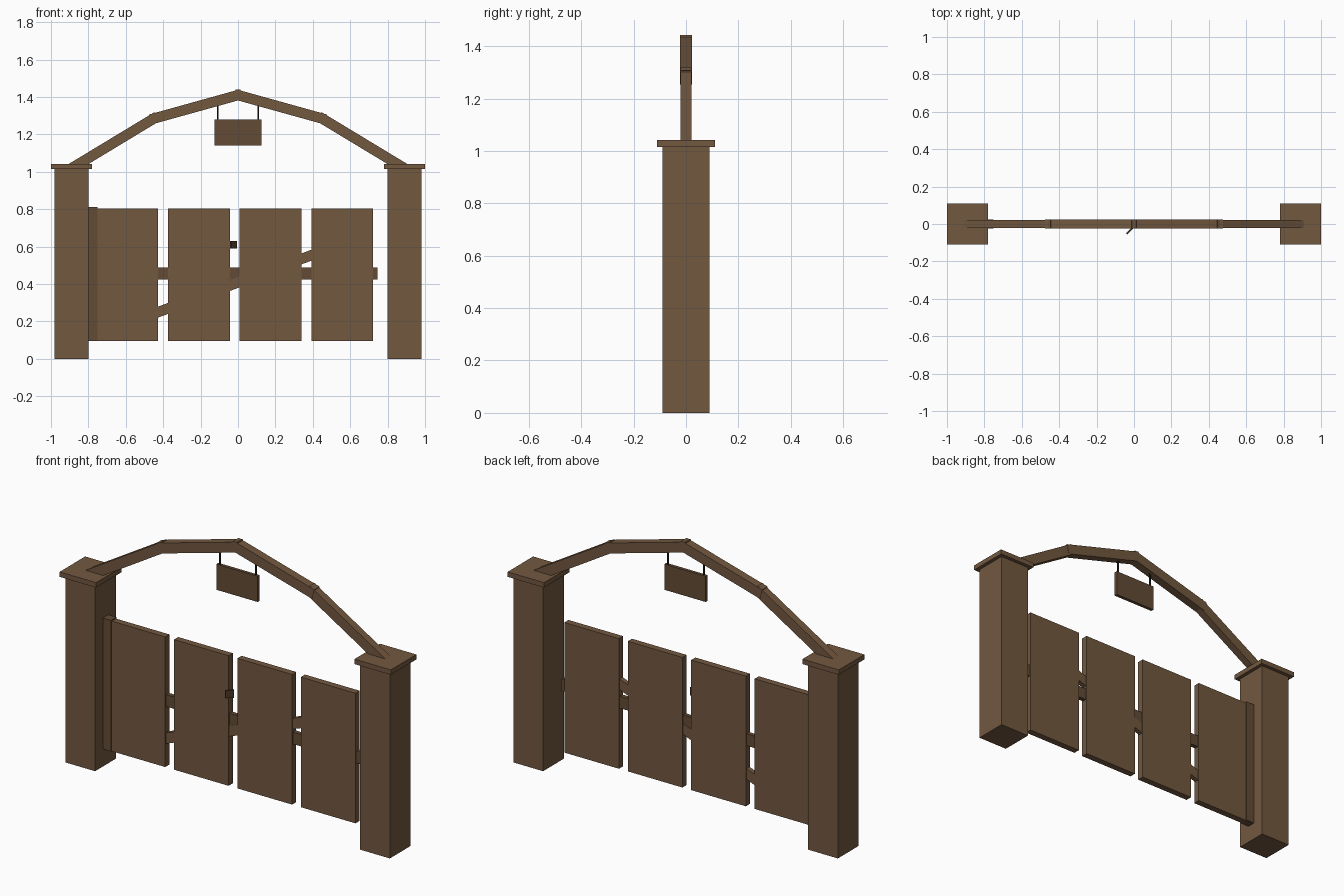
import bpy, bmesh, math
from mathutils import Matrix, Vector

if "Cube" in bpy.data.objects:
    bpy.data.objects.remove(bpy.data.objects["Cube"])


def material(name, r, g, b):
    m = bpy.data.materials.new(name)
    m.diffuse_color = (r, g, b, 1)
    m.use_nodes = True
    m.node_tree.nodes["Principled BSDF"].inputs["Base Color"].default_value = m.diffuse_color
    return m


WOOD = material("wood", 0.17, 0.098, 0.051)
DARK_WOOD = material("dark_wood", 0.125, 0.07, 0.036)
IRON = material("dark_iron", 0.02, 0.016, 0.013)
LATCH = material("latch_brown", 0.07, 0.042, 0.025)


def box(name, center, size, mat, rot=None):
    bm = bmesh.new()
    bmesh.ops.create_cube(bm, size=1, matrix=Matrix.Diagonal((*size, 1)))
    return finish(name, bm, center, mat, rot)


def finish(name, bm, center, mat, rot=None):
    me = bpy.data.meshes.new(name)
    bm.to_mesh(me)
    bm.free()
    me.materials.append(mat)
    ob = bpy.data.objects.new(name, me)
    ob.location = center
    if rot:
        ob.rotation_euler = rot
    bpy.context.collection.objects.link(ob)
    return ob


def beam(name, a, b, depth, height, mat, extra=0.0):
    """Rectangular bar between two (x, z) points in the y = 0 plane."""
    a, b = Vector(a), Vector(b)
    d, mid = b - a, (a + b) / 2
    return box(name, (mid.x, 0, mid.y), (d.length + extra, depth, height), mat,
               (0, -math.atan2(d.y, d.x), 0))


# Posts, caps and sign hangers, one per side
for side, s in (("left", -1), ("right", 1)):
    box(f"{side}_post", (s * 0.89, 0, 0.5075), (0.18, 0.18, 1.015), WOOD)
    box(f"{side}_post_cap", (s * 0.89, 0, 1.0285), (0.22, 0.22, 0.027), WOOD)
    bm = bmesh.new()
    bmesh.ops.create_cone(bm, cap_ends=True, segments=8, radius1=0.005,
                          radius2=0.005, depth=0.11)
    finish(f"{side}_sign_hanger", bm, (s * 0.108, 0, 1.33), IRON)

# Arch of four straight beams, slightly overlapping at the joints
arch = [(-0.89, 1.019), (-0.45, 1.285), (0, 1.41), (0.45, 1.285), (0.89, 1.019)]
for i in range(4):
    depth = 0.046 if i in (1, 2) else 0.042
    beam(f"arch_beam_{i + 1}", arch[i], arch[i + 1], depth, 0.055, WOOD, 0.04)

# Hanging sign board
box("sign_board", (0, 0, 1.21), (0.25, 0.018, 0.14), DARK_WOOD)

# Gate: hinge stile, planks, rail and diagonal brace
box("hinge_stile", (-0.775, 0, 0.453), (0.05, 0.046, 0.716), DARK_WOOD)
for i in range(4):
    box(f"gate_plank_{i + 1}", (-0.592 + i * 0.383, 0, 0.45),
        (0.33, 0.036, 0.71), WOOD)
box("gate_rail", (-0.02, 0, 0.456), (1.53, 0.024, 0.065), DARK_WOOD)
beam("diagonal_brace", (-0.71, 0.145), (0.67, 0.657), 0.026, 0.055, WOOD)

# Latch plate, turned towards the front right
box("latch", (-0.024, -0.038, 0.61), (0.044, 0.01, 0.042), LATCH,
    (0, 0, math.radians(45)))
